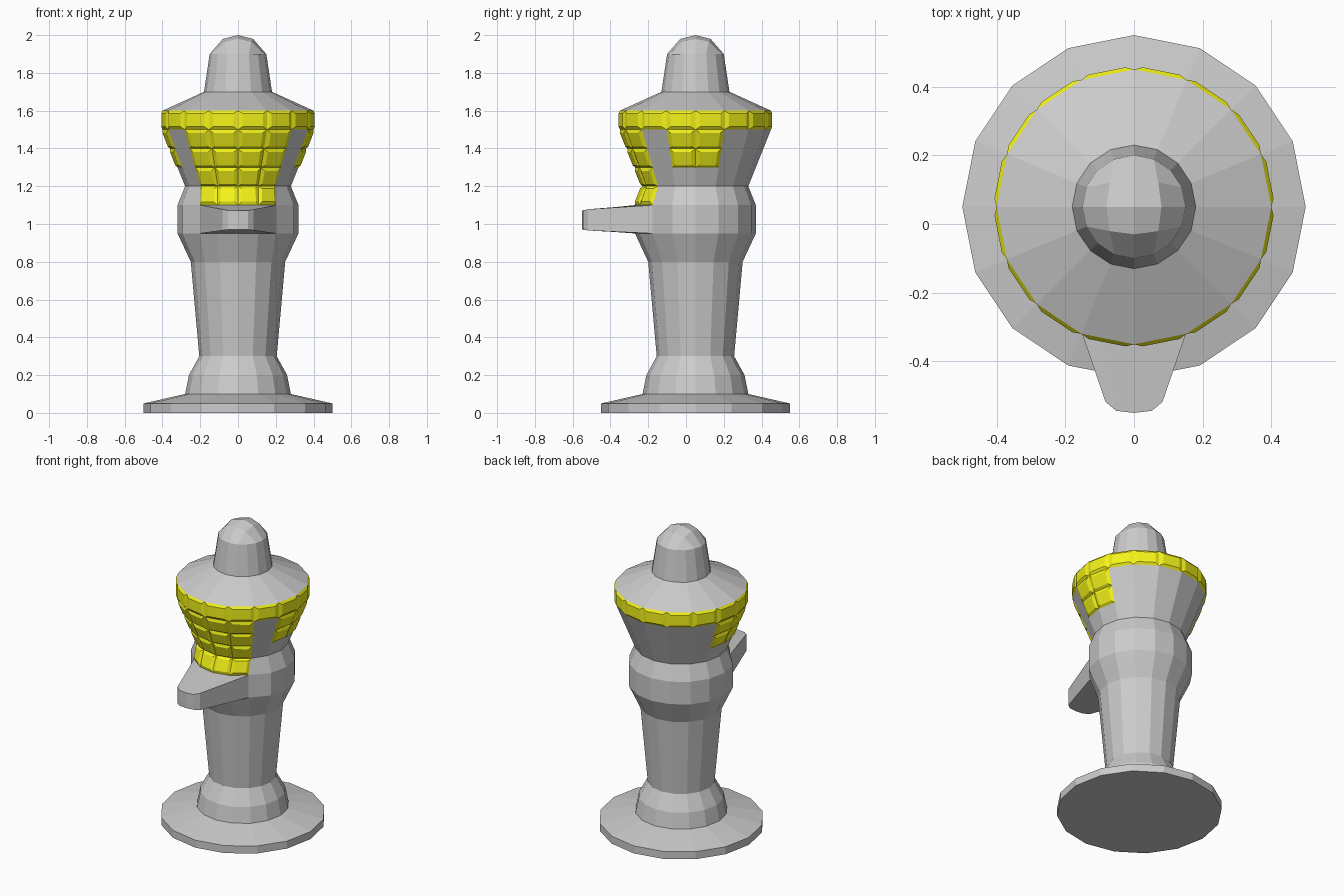
import bpy, bmesh
from math import sin, cos, radians
from mathutils import Vector

if "Cube" in bpy.data.objects:
    bpy.data.objects.remove(bpy.data.objects["Cube"])

N, CY = 16, 0.05
# (radius, height) of every ring of the turned body
RINGS = [(.5, 0), (.5, .05), (.28, .1), (.26, .2), (.205, .3), (.25, .8),
         (.32, .95), (.32, 1.1), (.28, 1.2), (.32, 1.3), (.36, 1.4),
         (.4, 1.5), (.4, 1.6), (.18, 1.7), (.15, 1.9)]


def point(ring, i):
    """Vertex i of a ring; i = 0 is the front, positive i goes to the right."""
    r, z = RINGS[ring]
    i = (i + 8) % N - 8
    a = radians(22.5 * i)
    squeeze = .885 if ring in (6, 7) and abs(i) <= 2 else 1  # spout root
    return Vector((r * sin(a) * squeeze, CY - r * cos(a), z))


def make(name, polys, mat=None):
    bm = bmesh.new()
    for p in polys:
        bm.faces.new([bm.verts.new(v) for v in p])
    bmesh.ops.remove_doubles(bm, verts=bm.verts, dist=1e-5)
    me = bpy.data.meshes.new(name)
    bm.to_mesh(me)
    bm.free()
    ob = bpy.data.objects.new(name, me)
    bpy.context.collection.objects.link(ob)
    if mat:
        me.materials.append(mat)
    return ob


def quad(ring, i):
    return [point(ring, i), point(ring, i + 1), point(ring + 1, i + 1), point(ring + 1, i)]


# Which facets carry a tile: full band, front bib, two side patches
band = {(11, i) for i in range(-8, 8)}
bib = {(k, i) for k in range(7, 11) for i in range(-2, 2)}
patches = {(k, i) for k in (9, 10) for i in (3, 4, -5, -4)}
spout_root = {(6, i) for i in range(-2, 2)}
skip = band | bib | patches | spout_root

# Turned body with a closed base
body = [quad(k, i) for k in range(len(RINGS) - 1) for i in range(-8, 8) if (k, i) not in skip]
body.append([point(0, -i) for i in range(N)])
make("body", body)

# Domed cap, a 4 x 4 grid rounded to a disc
HEIGHT = {0: 2.0, 1: 1.98, 2: 1.9}
RADIUS = {0: 0, 1: .08, 2: .15}


def dome_point(i, j):
    k = max(abs(i), abs(j))
    if k == 0:
        return Vector((0, CY, 2))
    if abs(i) >= abs(j):
        a = 45 * j / i + (180 if i < 0 else 0)
    else:
        a = 90 - 45 * i / j + (180 if j < 0 else 0)
    corner = k == 1 and abs(i) == abs(j)
    r = .1 if corner else RADIUS[k]
    z = 1.965 if corner else HEIGHT[k]
    return Vector((r * cos(radians(a)), CY + r * sin(radians(a)), z))


make("cap_dome", [[dome_point(i, j), dome_point(i + 1, j), dome_point(i + 1, j + 1), dome_point(i, j + 1)]
                  for i in range(-2, 2) for j in range(-2, 2)])

# Raised yellow tiles
yellow = bpy.data.materials.new("yellow")
yellow.diffuse_color = (.9, .9, .01, 1)
yellow.use_nodes = True
yellow.node_tree.nodes["Principled BSDF"].inputs["Base Color"].default_value = yellow.diffuse_color


def tile(q, inset=.15, lift=.011):
    n = (q[1] - q[0]).cross(q[3] - q[0]).normalized() * lift

    def at(u, v):
        return q[0].lerp(q[1], u).lerp(q[3].lerp(q[2], u), v) + n
    a, b = inset, 1 - inset
    t = [at(a, a), at(b, a), at(b, b), at(a, b)]
    return [t] + [[q[m], q[(m + 1) % 4], t[(m + 1) % 4], t[m]] for m in range(4)]


for name, cells in (("tile_band", band), ("front_tiles", bib), ("side_tiles", patches)):
    make(name, [f for c in sorted(cells) for f in tile(quad(*c))], yellow)

# Spout, lofted from the body facets to a small rounded tip
TIP = {0: (0, -.55), 1: (.052, -.544), 2: (.083, -.518)}


def tip(i, top):
    x, y = TIP[abs(i)]
    z = (1.072 if top else .97) + (.006 if top else -.004) * (abs(i) == 2)
    return Vector((x if i > 0 else -x, y, z))


spout = []
for i in range(-2, 2):
    spout.append([point(7, i + 1), point(7, i), tip(i, 1), tip(i + 1, 1)])
    spout.append([point(6, i), point(6, i + 1), tip(i + 1, 0), tip(i, 0)])
    spout.append([tip(i, 0), tip(i + 1, 0), tip(i + 1, 1), tip(i, 1)])
spout.append([point(6, 2), point(7, 2), tip(2, 1), tip(2, 0)])
spout.append([point(7, -2), point(6, -2), tip(-2, 0), tip(-2, 1)])
make("spout", spout)
